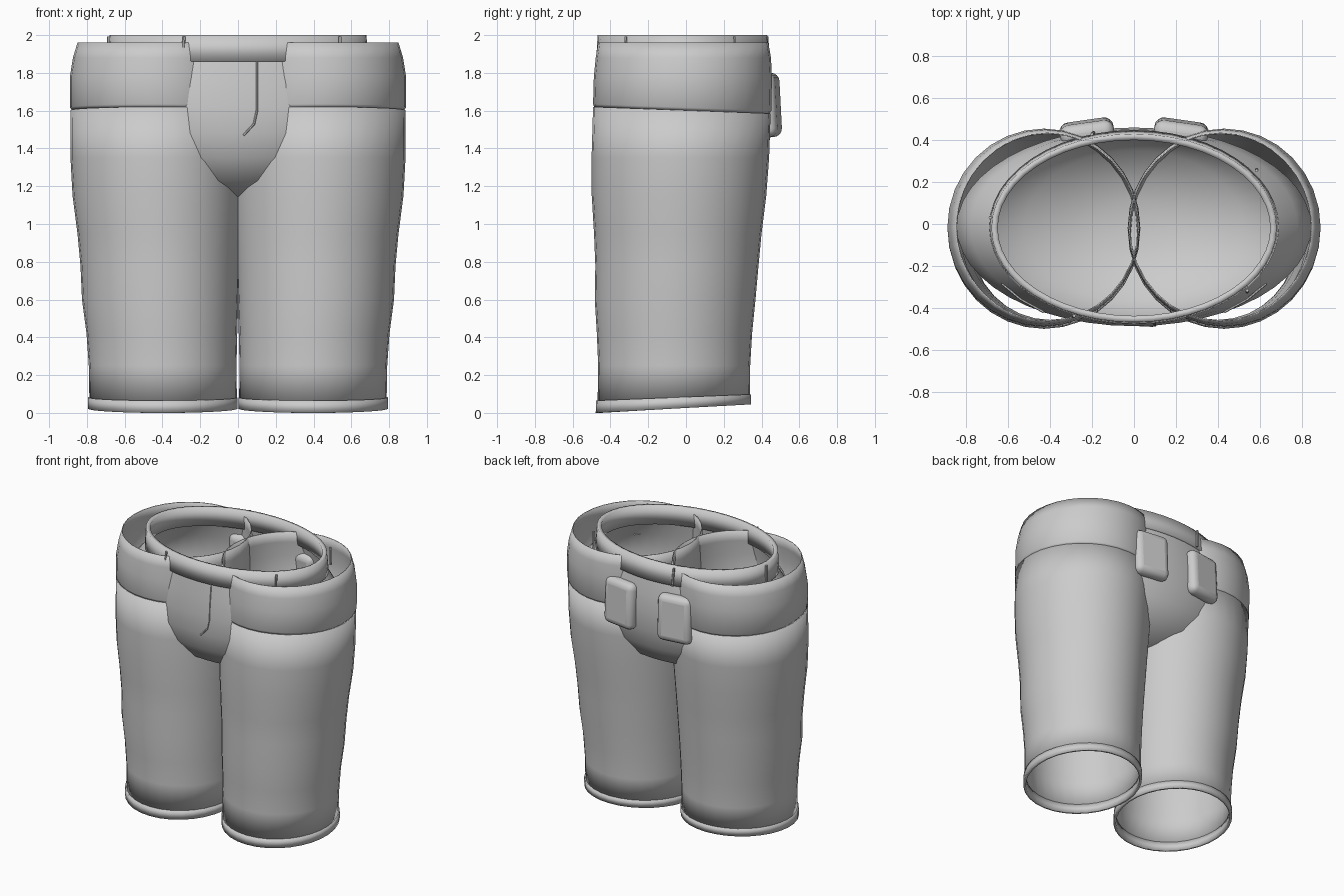
import bpy, bmesh, math

if "Cube" in bpy.data.objects:
    bpy.data.objects.remove(bpy.data.objects["Cube"])

fabric = bpy.data.materials.new("grey fabric")
fabric.diffuse_color = (0.6, 0.6, 0.6, 1)
fabric.use_nodes = True
fabric.node_tree.nodes["Principled BSDF"].inputs["Base Color"].default_value = fabric.diffuse_color


def finish(ob, angle=50):
    ob.data.materials.clear()
    ob.data.materials.append(fabric)
    bpy.ops.object.select_all(action='DESELECT')
    ob.select_set(True)
    bpy.context.view_layer.objects.active = ob
    bpy.ops.object.shade_smooth_by_angle(angle=math.radians(angle))


def mirror(ob):
    m = ob.modifiers.new("mirror", 'MIRROR')
    m.use_mirror_merge = False


def tube(name, rings, n=32, thick=0.0, mirrored=False, pole=None):
    """Loft oval rings (z_front, z_back, x0, x1, y0, y1) from bottom to top."""
    bm = bmesh.new()
    loops = []
    for zf, zb, x0, x1, y0, y1 in rings:
        loop = []
        for i in range(n):
            a = 2 * math.pi * i / n
            t = (1 + math.sin(a)) / 2
            loop.append(bm.verts.new(((x0 + x1) / 2 + (x1 - x0) / 2 * math.cos(a),
                                      y0 + (y1 - y0) * t, zf + (zb - zf) * t)))
        loops.append(loop)
    for lo, hi in zip(loops, loops[1:]):
        for i in range(n):
            j = (i + 1) % n
            bm.faces.new((lo[i], lo[j], hi[j], hi[i]))
    if pole is not None:
        p = bm.verts.new((0, 0, pole))
        for i in range(n):
            bm.faces.new((p, loops[0][(i + 1) % n], loops[0][i]))
    me = bpy.data.meshes.new(name)
    bm.to_mesh(me)
    bm.free()
    ob = bpy.data.objects.new(name, me)
    bpy.context.collection.objects.link(ob)
    finish(ob)
    if thick:
        s = ob.modifiers.new("thickness", 'SOLIDIFY')
        s.thickness = thick
        s.offset = -1
    if mirrored:
        mirror(ob)
    return ob


def cord(name, points, radius=0.007, mirrored=False):
    """Thin seam or loop following a few points."""
    cu = bpy.data.curves.new(name, 'CURVE')
    cu.dimensions = '3D'
    cu.bevel_depth = radius
    cu.bevel_resolution = 1
    cu.use_fill_caps = True
    sp = cu.splines.new('POLY')
    sp.points.add(len(points) - 1)
    for p, co in zip(sp.points, points):
        p.co = (*co, 1)
    ob = bpy.data.objects.new(name, cu)
    bpy.context.collection.objects.link(ob)
    bpy.ops.object.select_all(action='DESELECT')
    ob.select_set(True)
    bpy.context.view_layer.objects.active = ob
    bpy.ops.object.convert(target='MESH')
    ob = bpy.context.view_layer.objects.active
    finish(ob)
    if mirrored:
        mirror(ob)


# Legs: open, gently wavy tubes
tube("trouser_leg", [
    (0.06, 0.09, 0.006, 0.787, -0.468, 0.338),
    (0.25, 0.25, 0.008, 0.790, -0.465, 0.340),
    (0.42, 0.42, 0.004, 0.802, -0.472, 0.350),
    (0.60, 0.60, -0.002, 0.826, -0.483, 0.368),
    (0.78, 0.78, -0.008, 0.834, -0.480, 0.384),
    (0.95, 0.95, -0.016, 0.850, -0.487, 0.400),
    (1.15, 1.15, -0.025, 0.876, -0.499, 0.425),
    (1.35, 1.35, -0.030, 0.887, -0.500, 0.440),
    (1.62, 1.585, -0.030, 0.888, -0.492, 0.448)], thick=0.008, mirrored=True)

# Hem cuffs, lower at the front
tube("hem_cuff", [
    (0.0, 0.045, 0.002, 0.795, -0.478, 0.345),
    (0.065, 0.098, 0.002, 0.795, -0.476, 0.345)], thick=0.018, mirrored=True)

# Hip collars above the legs
tube("hip_collar", [
    (1.615, 1.58, -0.026, 0.876, -0.484, 0.440),
    (1.635, 1.60, -0.030, 0.890, -0.492, 0.452),
    (1.78, 1.78, -0.030, 0.890, -0.488, 0.455),
    (1.88, 1.88, -0.028, 0.874, -0.478, 0.450),
    (1.96, 1.96, -0.024, 0.850, -0.465, 0.436)], thick=0.006, mirrored=True)

# Seat: bowl closed at the crotch
tube("seat", [
    (1.125, 1.125, -0.16, 0.16, -0.11, 0.11),
    (1.15, 1.15, -0.29, 0.29, -0.21, 0.20),
    (1.23, 1.23, -0.52, 0.52, -0.37, 0.35),
    (1.35, 1.35, -0.70, 0.70, -0.450, 0.42),
    (1.48, 1.48, -0.81, 0.81, -0.485, 0.452),
    (1.62, 1.62, -0.845, 0.845, -0.487, 0.460),
    (1.75, 1.75, -0.78, 0.78, -0.478, 0.452),
    (1.87, 1.87, -0.67, 0.67, -0.462, 0.432)], n=48, pole=1.115)

# Waistband
tube("waistband", [
    (1.86, 1.86, -0.69, 0.69, -0.476, 0.448),
    (2.0, 2.0, -0.68, 0.68, -0.468, 0.430)], n=48, thick=0.03)

# Belt loops around the waistband
for k, (x, y, dx) in enumerate([(-0.285, -0.438, -0.012), (0.54, -0.318, 0.0),
                                (-0.685, 0.03, 0.0), (0.585, 0.255, 0.0),
                                (-0.20, 0.428, 0.008)]):
    cord(f"belt_loop_{k + 1}", [(x + dx, y * 1.02, 1.86), (x, y, 1.992)], 0.008)

# Fly seam on the front
cord("fly_seam", [(0.10, -0.462, 1.86), (0.10, -0.479, 1.70), (0.10, -0.484, 1.60),
                  (0.085, -0.485, 1.53), (0.03, -0.484, 1.47)], 0.006)

# Front pocket edges tucked inside the hip collars
cord("front_pocket_edge", [(0.63, -0.285, 1.75), (0.54, -0.36, 1.77),
                           (0.43, -0.42, 1.80)], 0.006, mirrored=True)

# Padded back pockets
bpy.ops.mesh.primitive_cube_add(size=1, location=(0.225, 0.44, 1.63),
                                rotation=(math.radians(3), 0, math.radians(-8)))
pocket = bpy.context.object
pocket.name = "back_pocket"
pocket.scale = (0.26, 0.10, 0.34)
bpy.ops.object.transform_apply(location=True, rotation=True, scale=True)
bev = pocket.modifiers.new("soft edges", 'BEVEL')
bev.width = 0.045
bev.segments = 4
finish(pocket, 60)
for p in pocket.data.polygons:
    p.use_smooth = True
mirror(pocket)
